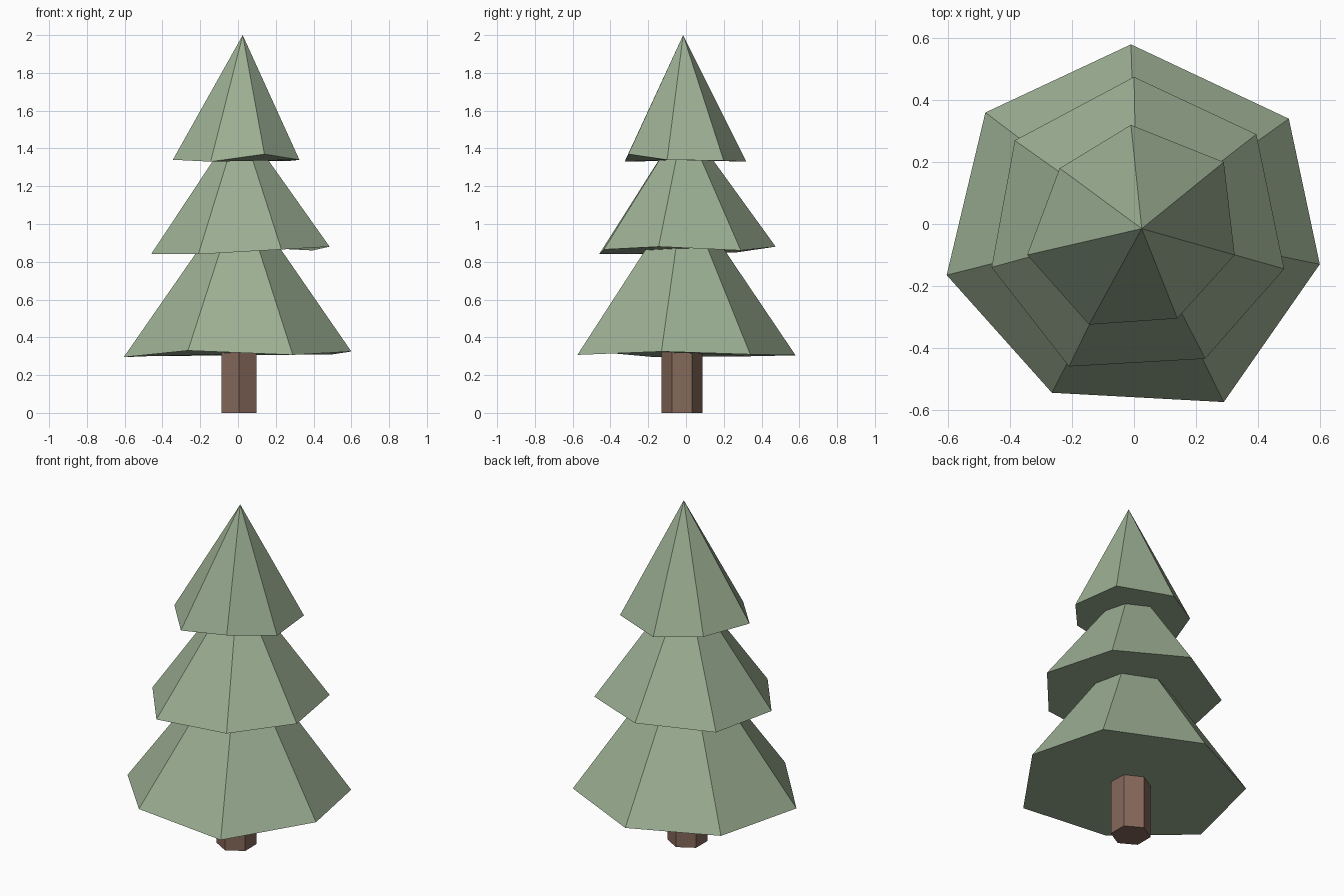
import bpy
import bmesh
import math
from mathutils import Vector

if "Cube" in bpy.data.objects:
    bpy.data.objects.remove(bpy.data.objects["Cube"])


def material(name, rgb):
    m = bpy.data.materials.new(name)
    m.diffuse_color = (*rgb, 1)
    m.use_nodes = True
    m.node_tree.nodes["Principled BSDF"].inputs["Base Color"].default_value = m.diffuse_color
    return m


green = material("sage green", (0.333, 0.429, 0.292))
brown = material("bark brown", (0.235, 0.138, 0.102))


def add_object(name, bm, mat):
    bmesh.ops.recalc_face_normals(bm, faces=bm.faces)
    mesh = bpy.data.meshes.new(name)
    bm.to_mesh(mesh)
    bm.free()
    mesh.materials.append(mat)
    bpy.context.collection.objects.link(bpy.data.objects.new(name, mesh))


def tier(name, rim, tip):
    """Irregular seven-sided cone: rim points joined to a tip, closed below."""
    bm = bmesh.new()
    ring = [bm.verts.new(p) for p in rim]
    top = bm.verts.new(tip)
    for a, b in zip(ring, ring[1:] + ring[:1]):
        bm.faces.new((a, b, top))
    bm.faces.new(ring[::-1])
    add_object(name, bm, green)


# Foliage, hand-shaped rims
tier("lower_foliage", [
    (-0.01, 0.58, 0.305), (-0.48, 0.36, 0.30), (-0.605, -0.165, 0.295),
    (-0.265, -0.545, 0.33), (0.29, -0.575, 0.307), (0.60, -0.13, 0.325),
    (0.50, 0.34, 0.31)], (0.01, -0.01, 1.18))
tier("middle_foliage", [
    (0.0, 0.475, 0.88), (-0.385, 0.27, 0.85), (-0.46, -0.14, 0.84),
    (-0.21, -0.46, 0.84), (0.23, -0.435, 0.865), (0.485, -0.145, 0.88),
    (0.395, 0.29, 0.86)], (0.01, -0.01, 1.55))
tier("upper_foliage", [
    (-0.01, 0.32, 1.33), (-0.24, 0.18, 1.34), (-0.345, -0.10, 1.34),
    (-0.145, -0.325, 1.33), (0.14, -0.305, 1.37), (0.325, -0.10, 1.34),
    (0.29, 0.20, 1.335)], (0.025, -0.015, 2.0))

# Trunk: hexagonal post with a corner facing front
bm = bmesh.new()
bmesh.ops.create_cone(bm, cap_ends=True, segments=6, radius1=0.108,
                      radius2=0.108, depth=0.36)
for v in bm.verts:
    a = math.radians(90 + 60 * round(math.degrees(math.atan2(v.co.y, v.co.x)) / 60 - 0.01))
    v.co = Vector((0.005 + 0.108 * math.cos(a), -0.021 + 0.108 * math.sin(a), v.co.z + 0.18))
add_object("trunk", bm, brown)
